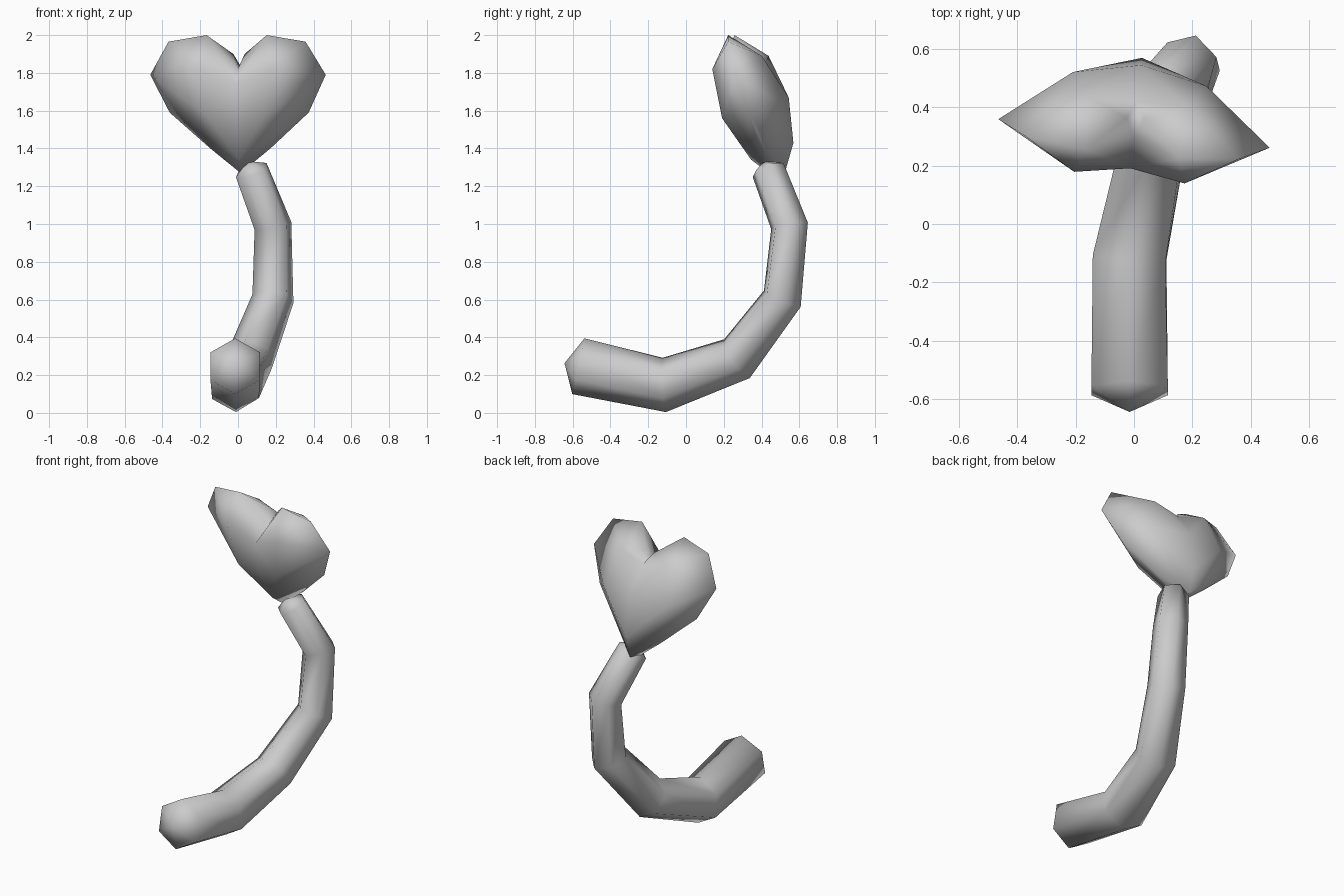
import bpy, bmesh, math
from mathutils import Vector, Matrix

if "Cube" in bpy.data.objects:
    bpy.data.objects.remove(bpy.data.objects["Cube"])

grey = bpy.data.materials.new("plain grey")
grey.diffuse_color = (0.6, 0.6, 0.6, 1)
grey.use_nodes = True
grey.node_tree.nodes["Principled BSDF"].inputs["Base Color"].default_value = grey.diffuse_color


def finish(name, bm):
    bmesh.ops.recalc_face_normals(bm, faces=bm.faces)
    for f in bm.faces:
        f.smooth = True
    mesh = bpy.data.meshes.new(name)
    bm.to_mesh(mesh)
    bm.free()
    mesh.materials.append(grey)
    obj = bpy.data.objects.new(name, mesh)
    bpy.context.collection.objects.link(obj)
    return obj


# Tail: six-sided tapering tube along a bent path (centre, radius)
path = [((-0.015, -0.57, 0.247), 0.151), ((-0.015, -0.115, 0.148), 0.144),
        ((0.065, 0.27, 0.287), 0.125), ((0.185, 0.51, 0.605), 0.112),
        ((0.185, 0.548, 0.99), 0.102), ((0.07, 0.435, 1.285), 0.091)]
pts = [Vector(p) for p, r in path]
dirs = [(b - a).normalized() for a, b in zip(pts, pts[1:])]
bm = bmesh.new()
rings = []
up = Vector((0, 0, 1))
for i, (p, r) in enumerate(path):
    t = (dirs[max(i - 1, 0)] + dirs[min(i, len(dirs) - 1)]).normalized()
    up = (up - t * up.dot(t)).normalized()
    side = t.cross(up)
    rings.append([bm.verts.new(pts[i] + r * (math.cos(k * math.pi / 3) * up +
                                             math.sin(k * math.pi / 3) * side))
                  for k in range(6)])
for a, b in zip(rings, rings[1:]):
    for k in range(6):
        bm.faces.new((a[k], a[(k + 1) % 6], b[(k + 1) % 6], b[k]))
# Pointed caps at both ends
for ring, tip in ((rings[0], pts[0] - dirs[0] * 0.075), (rings[-1], pts[-1] + dirs[-1] * 0.055)):
    v = bm.verts.new(tip)
    for k in range(6):
        bm.faces.new((ring[k], ring[(k + 1) % 6], v))
finish("tail", bm)

# Heart tip: one puffed lobe as a hull, opened on the middle plane and mirrored
lobe = [
    # middle plane, from the notch round the back to the bottom and up the front
    (0, 0.30, 1.82), (0, 0.42, 1.84), (0, 0.545, 1.67), (0, 0.57, 1.43),
    (0, 0.53, 1.29), (0, 0.44, 1.27), (0, 0.345, 1.34), (0, 0.23, 1.55), (0, 0.19, 1.74),
    # rim
    (0.03, 0.36, 1.90), (0.16, 0.24, 2.0), (0.365, 0.26, 1.965),
    (0.467, 0.31, 1.79), (0.37, 0.37, 1.59), (0.16, 0.43, 1.40),
    # front and back swell
    (0.19, 0.158, 1.82), (0.14, 0.205, 1.56), (0.23, 0.497, 1.66), (0.17, 0.42, 1.89),
]
bm = bmesh.new()
for p in lobe:
    bm.verts.new(p)
bmesh.ops.convex_hull(bm, input=bm.verts[:])
inner = [f for f in bm.faces if all(abs(v.co.x) < 1e-5 for v in f.verts)]
bmesh.ops.delete(bm, geom=inner, context='FACES')
bmesh.ops.delete(bm, geom=[v for v in bm.verts if not v.link_faces], context='VERTS')
geom = bm.verts[:] + bm.edges[:] + bm.faces[:]
bmesh.ops.mirror(bm, geom=geom, matrix=Matrix.Identity(4), axis='X', merge_dist=1e-4)
bmesh.ops.remove_doubles(bm, verts=bm.verts[:], dist=1e-4)
bmesh.ops.rotate(bm, verts=bm.verts[:], cent=(0, 0.31, 0),
                 matrix=Matrix.Rotation(math.radians(-6), 3, 'Z'))
finish("heart_tip", bm)
